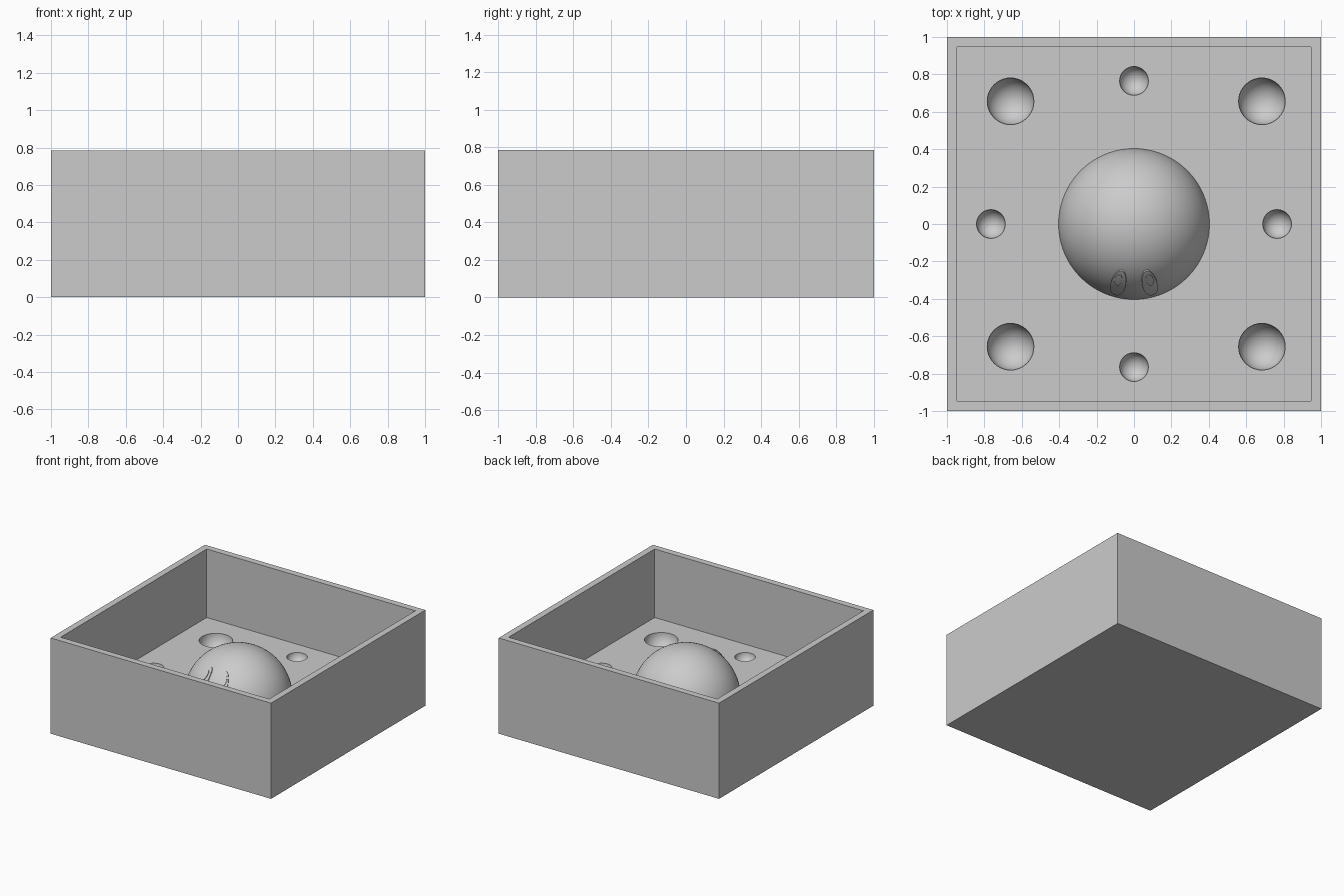
import bpy
import bmesh
import math
from mathutils import Vector

cube = bpy.data.objects.get("Cube")
if cube:
    bpy.data.objects.remove(cube, do_unlink=True)

HEIGHT, FLOOR, INNER = 0.785, 0.223, 0.925
DOME_R, DOME_Z = 0.405, 0.19

grey = bpy.data.materials.new("light_grey")
grey.use_nodes = True
colour = (0.6, 0.6, 0.6, 1)
grey.diffuse_color = colour
grey.node_tree.nodes["Principled BSDF"].inputs["Base Color"].default_value = colour


def make_object(name, bm):
    mesh = bpy.data.meshes.new(name)
    bm.to_mesh(mesh)
    bm.free()
    obj = bpy.data.objects.new(name, mesh)
    mesh.materials.append(grey)
    bpy.context.collection.objects.link(obj)
    return obj


def smooth(obj):
    bpy.ops.object.select_all(action="DESELECT")
    obj.select_set(True)
    bpy.context.view_layer.objects.active = obj
    bpy.ops.object.shade_smooth_by_angle(angle=math.radians(30))


# Open square box: inset the top face and push it down to the floor
bm = bmesh.new()
bmesh.ops.create_cube(bm, size=2)
for v in bm.verts:
    v.co.z = HEIGHT if v.co.z > 0 else 0
top = max(bm.faces, key=lambda f: f.calc_center_median().z)
bmesh.ops.inset_region(bm, faces=[top], thickness=1 - INNER)
floor = bmesh.ops.extrude_discrete_faces(bm, faces=[top])["faces"][0]
for v in floor.verts:
    v.co.z = FLOOR
bmesh.ops.recalc_face_normals(bm, faces=bm.faces)
box = make_object("mould_box", bm)

# Round sockets in the floor: large at the corners, small at the side middles
sockets = [(x, y, 0.125) for x in (-0.66, 0.684) for y in (-0.656, 0.656)]
sockets += [(0, -0.765, 0.077), (0, 0.765, 0.077), (-0.765, 0, 0.077), (0.765, 0, 0.077)]
bm = bmesh.new()
for x, y, r in sockets:
    ball = bmesh.ops.create_uvsphere(bm, u_segments=40, v_segments=21, radius=r)
    bmesh.ops.translate(bm, verts=ball["verts"], vec=(x, y, FLOOR))
cutter = make_object("socket_cutter", bm)
cutter.hide_render = True
cut = box.modifiers.new("sockets", "BOOLEAN")
cut.operation = "DIFFERENCE"
cut.solver = "EXACT"
cut.object = cutter
bpy.context.view_layer.objects.active = box
bpy.ops.object.modifier_apply(modifier=cut.name)
bpy.data.objects.remove(cutter, do_unlink=True)
smooth(box)

# Dome rising from the floor
bm = bmesh.new()
bmesh.ops.create_uvsphere(bm, u_segments=72, v_segments=36, radius=DOME_R)
bmesh.ops.translate(bm, verts=bm.verts, vec=(0, 0, DOME_Z))
bmesh.ops.bisect_plane(bm, geom=bm.verts[:] + bm.edges[:] + bm.faces[:],
                       plane_co=(0, 0, FLOOR - 0.01), plane_no=(0, 0, 1), clear_inner=True)
smooth(make_object("dome", bm))


def oval_plate(name, centre, half_w, half_h, lift):
    """Thin raised oval that follows the curve of the dome."""
    normal = Vector(centre).normalized()
    side = Vector((0, 0, 1)).cross(normal).normalized()
    up = normal.cross(side)
    bm = bmesh.new()
    rings = []
    for scale, rise in ((0.3, lift), (0.65, lift), (0.95, lift), (1, -0.006)):
        ring = []
        for i in range(32):
            a = i * math.tau / 32
            d = normal * DOME_R + side * (half_w * scale * math.cos(a)) \
                + up * (half_h * scale * math.sin(a))
            point = d.normalized() * (DOME_R + rise)
            ring.append(bm.verts.new(point + Vector((0, 0, DOME_Z))))
        rings.append(ring)
    bm.faces.new(rings[0])
    for a, b in zip(rings, rings[1:]):
        for i in range(32):
            j = (i + 1) % 32
            bm.faces.new((a[i], b[i], b[j], a[j]))
    bmesh.ops.recalc_face_normals(bm, faces=bm.faces)
    smooth(make_object(name, bm))


# Oval eyes with small pupils on the front of the dome
for label, s in (("left", 1), ("right", -1)):
    oval_plate(label + "_eye", (s * 0.085, -0.325, 0.226), 0.042, 0.13, 0.006)
    oval_plate(label + "_pupil", (s * 0.083, -0.295, 0.265), 0.02, 0.045, 0.011)
